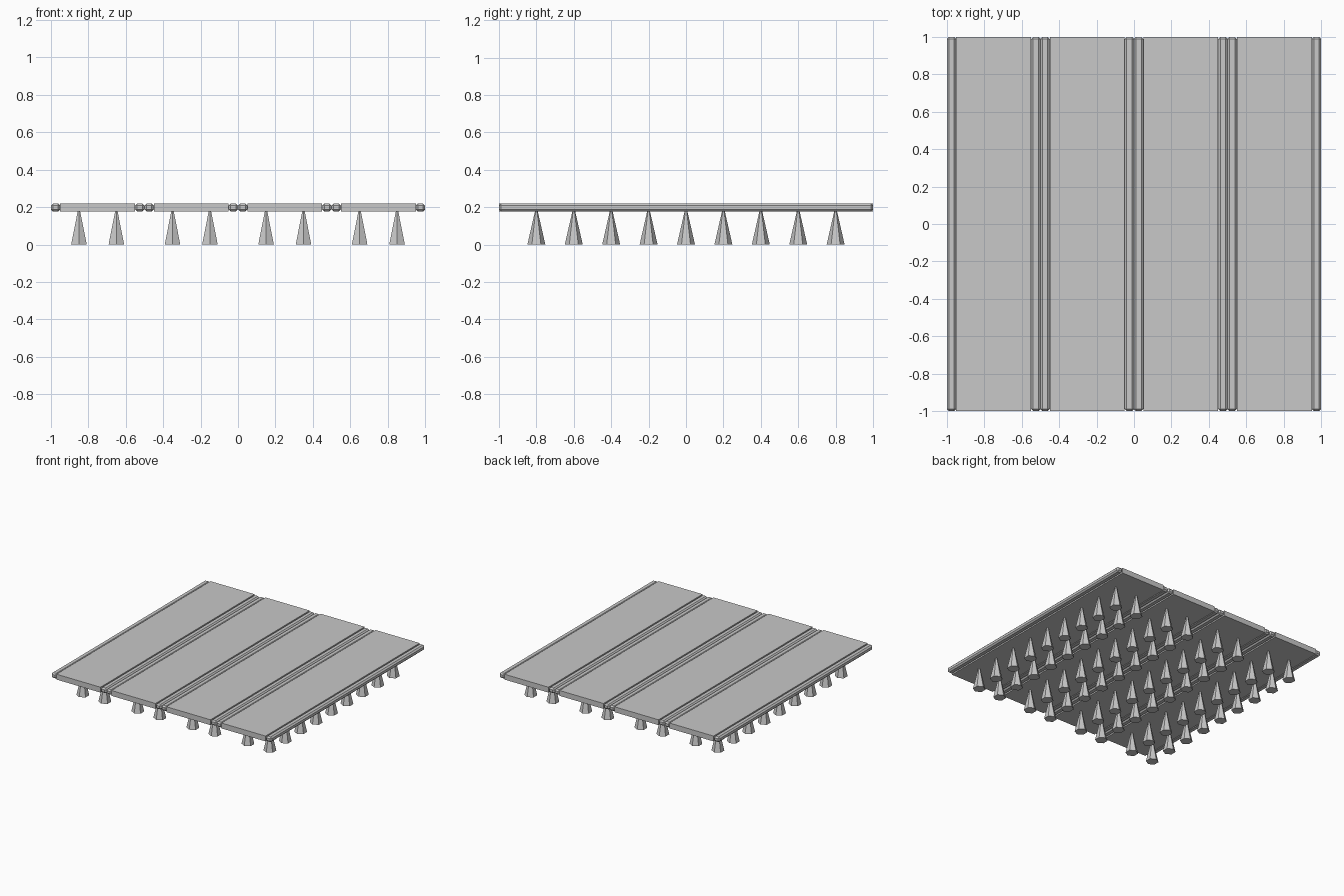
import bpy, bmesh
from mathutils import Matrix

if "Cube" in bpy.data.objects:
    bpy.data.objects.remove(bpy.data.objects["Cube"])

grey = bpy.data.materials.new("light_grey")
grey.diffuse_color = (0.58, 0.58, 0.58, 1)
grey.use_nodes = True
grey.node_tree.nodes["Principled BSDF"].inputs["Base Color"].default_value = grey.diffuse_color

Z0, Z1 = 0.176, 0.22


def finish(bm, name):
    bmesh.ops.recalc_face_normals(bm, faces=bm.faces)
    mesh = bpy.data.meshes.new(name)
    bm.to_mesh(mesh)
    bm.free()
    mesh.materials.append(grey)
    obj = bpy.data.objects.new(name, mesh)
    bpy.context.collection.objects.link(obj)
    return obj


def box(name, x0, x1, z0, z1, bevel=0.0):
    bm = bmesh.new()
    m = (Matrix.Translation(((x0 + x1) / 2, 0, (z0 + z1) / 2))
         @ Matrix.Diagonal((x1 - x0, 2, z1 - z0, 1)))
    bmesh.ops.create_cube(bm, size=1, matrix=m)
    if bevel:
        bmesh.ops.bevel(bm, geom=bm.edges[:], offset=bevel, segments=1,
                        affect='EDGES', profile=0.5)
    return finish(bm, name)


# four planks, each a flat board with a chamfered rail along both long edges
for i in range(4):
    left = -1 + 0.5 * i
    box(f"plank_{i + 1}", left + 0.05, left + 0.45, Z0, Z1)
    box(f"rail_left_{i + 1}", left, left + 0.05, Z0 + 0.001, Z1 - 0.001, 0.011)
    box(f"rail_right_{i + 1}", left + 0.45, left + 0.5, Z0 + 0.001, Z1 - 0.001, 0.011)

# rows of six-sided tapered feet, wide end on the ground
H = Z0 + 0.004
for n, x in enumerate((-0.85, -0.65, -0.35, -0.15, 0.15, 0.35, 0.65, 0.85)):
    bm = bmesh.new()
    for j in range(9):
        m = (Matrix.Translation((x, -0.8 + 0.2 * j, H / 2))
             @ Matrix.Rotation(1.5707963, 4, 'Z'))
        bmesh.ops.create_cone(bm, cap_ends=True, segments=6, radius1=0.048,
                              radius2=0.007, depth=H, matrix=m)
    # keep hexagon corners pointing along y
    pts = [v.co for v in bm.verts]
    if max(p.x for p in pts) - x > 0.0475:
        for j in range(9):
            y = -0.8 + 0.2 * j
            vs = [v for v in bm.verts if abs(v.co.y - y) < 0.09]
            bmesh.ops.rotate(bm, verts=vs, cent=(x, y, 0),
                             matrix=Matrix.Rotation(1.5707963, 3, 'Z'))
    finish(bm, f"feet_row_{n + 1}")
